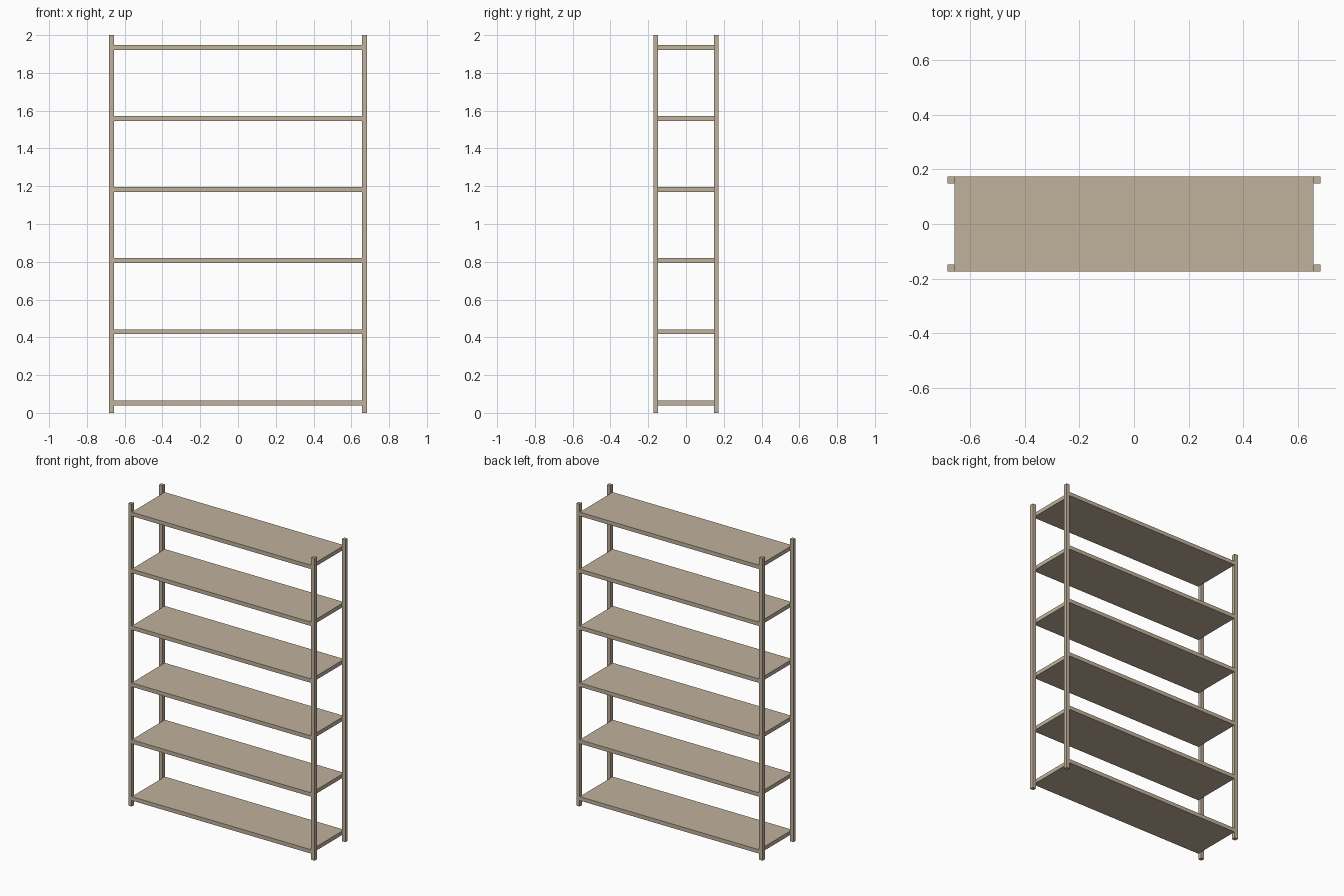
import bpy

if "Cube" in bpy.data.objects:
    bpy.data.objects.remove(bpy.data.objects["Cube"])

HALF_W, HALF_D, HEIGHT = 0.682, 0.173, 2.0   # overall half width, half depth, height
POST = 0.025                                  # square post section
SHELF_T, SHELF_Z0, STEP = 0.026, 0.04, 0.3764

wood = bpy.data.materials.new("pale_wood")
wood.diffuse_color = (0.53, 0.44, 0.33, 1)
wood.use_nodes = True
wood.node_tree.nodes["Principled BSDF"].inputs["Base Color"].default_value = wood.diffuse_color


def box(name, size, center):
    bpy.ops.mesh.primitive_cube_add(size=1, location=center)
    ob = bpy.context.object
    ob.name = name
    ob.scale = size
    bpy.ops.object.transform_apply(location=False, rotation=False, scale=True)
    ob.data.materials.append(wood)
    return ob


# Four corner posts
for sx, side in ((-1, "left"), (1, "right")):
    for sy, end in ((-1, "front"), (1, "back")):
        box(f"{end}_{side}_post", (POST, POST, HEIGHT),
            (sx * (HALF_W - POST / 2), sy * (HALF_D - POST / 2), HEIGHT / 2))

# Six shelves held between the left and right posts
for i in range(6):
    box(f"shelf_{i + 1}", (2 * (HALF_W - POST), 2 * HALF_D, SHELF_T),
        (0, 0, SHELF_Z0 + SHELF_T / 2 + i * STEP))
